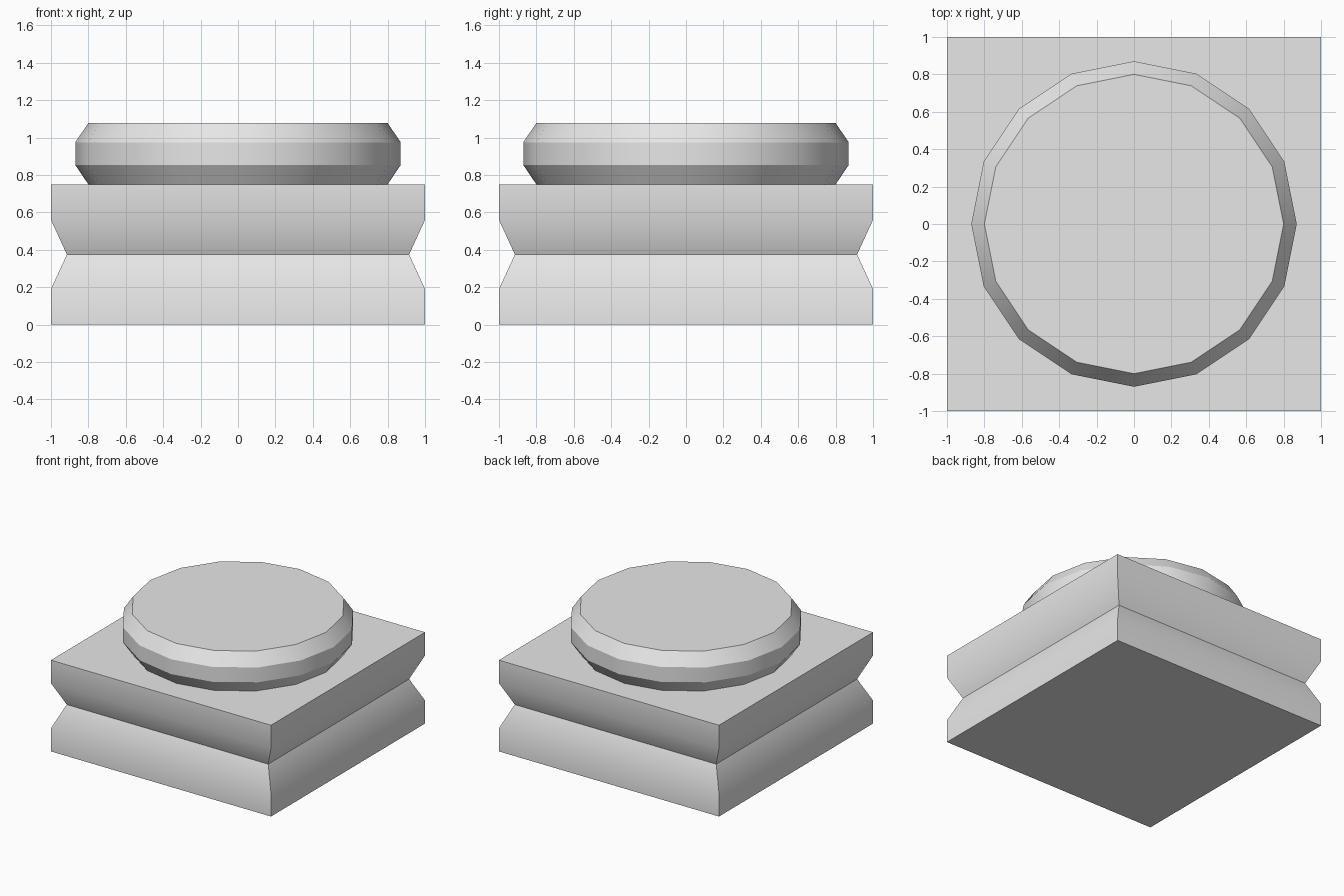
import bpy
import bmesh
from math import cos, sin, pi, radians

cube = bpy.data.objects.get("Cube")
if cube:
    bpy.data.objects.remove(cube, do_unlink=True)

# Single stone colour
stone = bpy.data.materials.new("light_grey_stone")
stone.use_nodes = True
stone.diffuse_color = (0.8, 0.8, 0.8, 1)
stone.node_tree.nodes["Principled BSDF"].inputs["Base Color"].default_value = (0.8, 0.8, 0.8, 1)


def stacked_rings(name, sides, profile, start=0.0):
    """Sweep a (radius, height) profile round a regular polygon and cap both ends."""
    bm = bmesh.new()
    rings = []
    for radius, z in profile:
        angles = [start + 2 * pi * i / sides for i in range(sides)]
        rings.append([bm.verts.new((radius * cos(a), radius * sin(a), z)) for a in angles])
    for low, high in zip(rings, rings[1:]):
        for i in range(sides):
            j = (i + 1) % sides
            bm.faces.new((low[i], low[j], high[j], high[i]))
    bm.faces.new(rings[0][::-1])
    bm.faces.new(rings[-1])
    mesh = bpy.data.meshes.new(name)
    bm.to_mesh(mesh)
    bm.free()
    mesh.materials.append(stone)
    obj = bpy.data.objects.new(name, mesh)
    bpy.context.collection.objects.link(obj)

    # Soft bands with crisp corners
    bpy.ops.object.select_all(action="DESELECT")
    obj.select_set(True)
    bpy.context.view_layer.objects.active = obj
    bpy.ops.object.shade_smooth_by_angle(angle=radians(30))
    return obj


# Square plinth with a V groove round its middle (half widths)
plinth = [(1, 0), (1, 0.19), (0.915, 0.375), (1, 0.56), (1, 0.75)]
stacked_rings("square_plinth", 4, [(w * 2 ** 0.5, z) for w, z in plinth], pi / 4)

# Round cushion with chamfered rims
cushion = [(0.8, 0.75), (0.87, 0.853), (0.87, 0.975), (0.8, 1.078)]
stacked_rings("round_cushion", 16, cushion)
